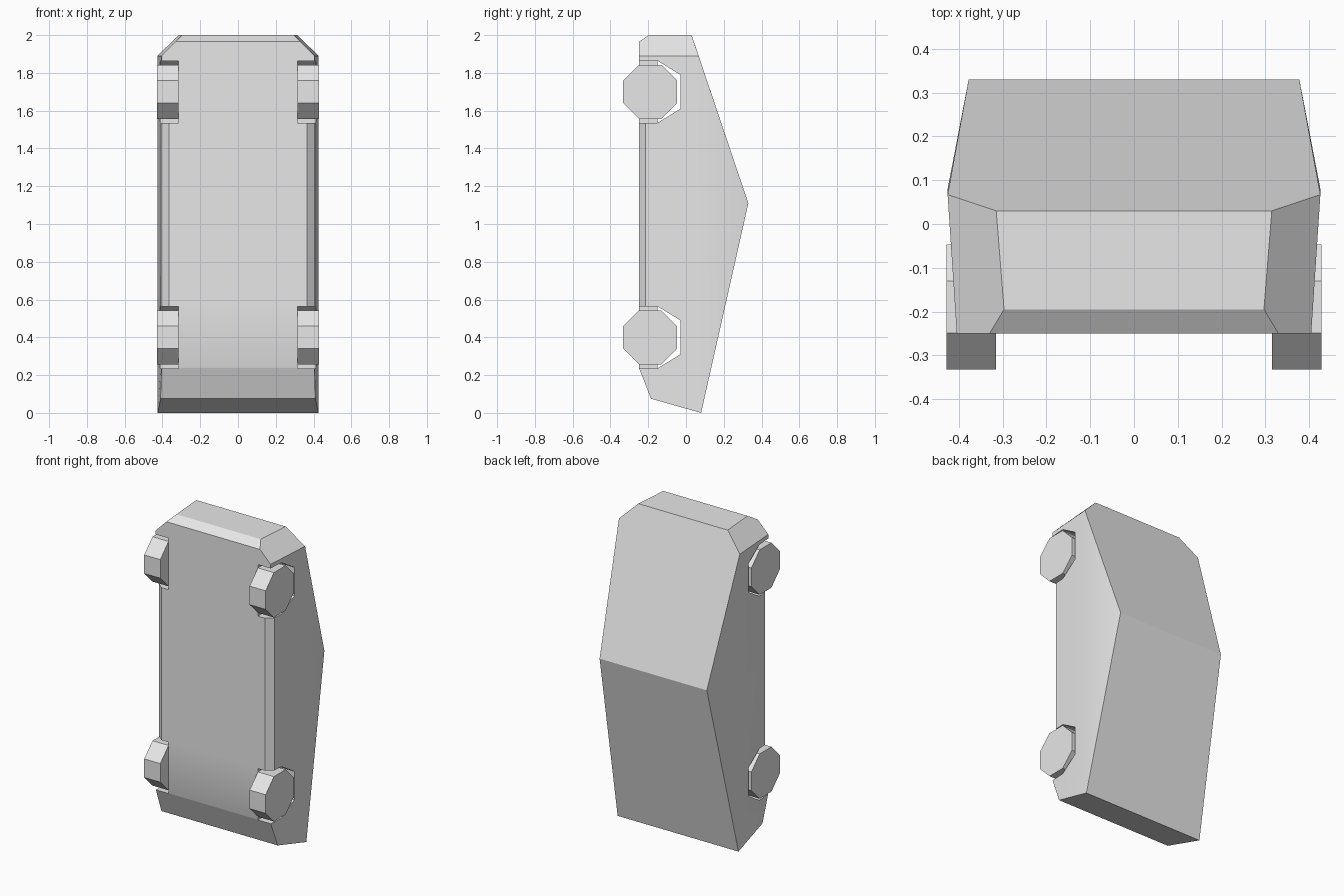
import bpy, bmesh, math

cube = bpy.data.objects.get("Cube")
if cube:
    bpy.data.objects.remove(cube)

grey = bpy.data.materials.new("plain_grey")
grey.use_nodes = True
grey.diffuse_color = (0.8, 0.8, 0.8, 1)
grey.node_tree.nodes["Principled BSDF"].inputs["Base Color"].default_value = (0.8, 0.8, 0.8, 1)
grey.use_backface_culling = True


def hull(name, points):
    """Convex solid around the points, with flat areas merged."""
    bm = bmesh.new()
    for p in points:
        bm.verts.new(p)
    bmesh.ops.convex_hull(bm, input=bm.verts[:])
    loose = [v for v in bm.verts if not v.link_faces]
    bmesh.ops.delete(bm, geom=loose, context='VERTS')
    bmesh.ops.dissolve_limit(bm, angle_limit=math.radians(2.5), verts=bm.verts[:], edges=bm.edges[:])
    bmesh.ops.recalc_face_normals(bm, faces=bm.faces[:])
    mesh = bpy.data.meshes.new(name)
    bm.to_mesh(mesh)
    bm.free()
    mesh.materials.append(grey)
    obj = bpy.data.objects.new(name, mesh)
    bpy.context.collection.objects.link(obj)
    return obj


def prism(name, outline, x0, x1):
    """Solid from a (y, z) outline, stretched along x."""
    return hull(name, [(x, y, z) for x in (x0, x1) for y, z in outline])


# Faceted body shell, one half of the corners mirrored
corners = [(0.315, 0.03, 2), (0.426, 0.067, 1.89), (0.378, 0.33, 1.11),
           (0.426, 0.08, 0), (0.41, -0.185, 0.075), (0.405, -0.25, 0.24),
           (0.405, -0.25, 1.89), (0.33, -0.25, 1.965), (0.297, -0.195, 2)]
body = hull("body", [(s * x, y, z) for s in (1, -1) for x, y, z in corners])

WHEEL_Z = (0.4, 1.7)
INNER = 0.315
WELL_Y = -0.15
cutters = []
for side, s in (("left", 1), ("right", -1)):
    # Chamfered sill between the wheels
    sill = [(0.365, -0.25), (0.409, -0.213), (0.5, -0.213), (0.5, -0.3), (0.365, -0.3)]
    cutters.append(hull("sill_cutter_" + side,
                        [(s * x, y, z) for x, y in sill for z in (0.5, 1.6)]))
    for end, zc in zip(("lower", "upper"), WHEEL_Z):
        # Angular wheel arch
        arch = [(y, zc + t * h) for y, h in ((-0.4, 0.164), (WELL_Y, 0.164), (-0.03, 0.09))
                for t in (1, -1)]
        cutters.append(prism(f"arch_cutter_{end}_{side}", arch, s * INNER, s * 0.6))
        # Eight-sided wheel
        r = 0.143 / math.cos(math.pi / 8)
        angles = [math.pi / 8 + k * math.pi / 4 for k in range(8)]
        rim = [(-0.19 + r * math.cos(a), zc + r * math.sin(a)) for a in angles]
        prism(f"{end}_wheel_{side}", rim, s * INNER, s * 0.428)

for c in cutters:
    c.hide_render = True
    c.hide_viewport = True
    mod = body.modifiers.new(c.name, 'BOOLEAN')
    mod.operation = 'DIFFERENCE'
    mod.solver = 'EXACT'
    mod.object = c

# Bake the cuts, then remove the helpers
bpy.context.view_layer.update()
graph = bpy.context.evaluated_depsgraph_get()
cut_mesh = bpy.data.meshes.new_from_object(body.evaluated_get(graph))
body.modifiers.clear()
body.data = cut_mesh
for c in cutters:
    bpy.data.objects.remove(c)

# Open the arches into the hollow body above the floor edge
bm = bmesh.new()
bm.from_mesh(cut_mesh)


def inner_walls():
    return [f for f in bm.faces if abs(f.normal.x) > 0.99
            and all(abs(abs(v.co.x) - INNER) < 0.001 for v in f.verts)]


walls = inner_walls()
geom = set(walls)
for f in walls:
    geom.update(f.edges)
    geom.update(f.verts)
bmesh.ops.bisect_plane(bm, geom=list(geom), plane_co=(0, WELL_Y, 0), plane_no=(0, 1, 0), dist=0.0005)
opened = [f for f in inner_walls() if f.calc_center_median().y > WELL_Y]
bmesh.ops.delete(bm, geom=opened, context='FACES')
bm.to_mesh(cut_mesh)
bm.free()

# Soft shading across the shallow creases only
bpy.ops.object.select_all(action='DESELECT')
body.select_set(True)
bpy.context.view_layer.objects.active = body
bpy.ops.object.shade_smooth_by_angle(angle=math.radians(30))
